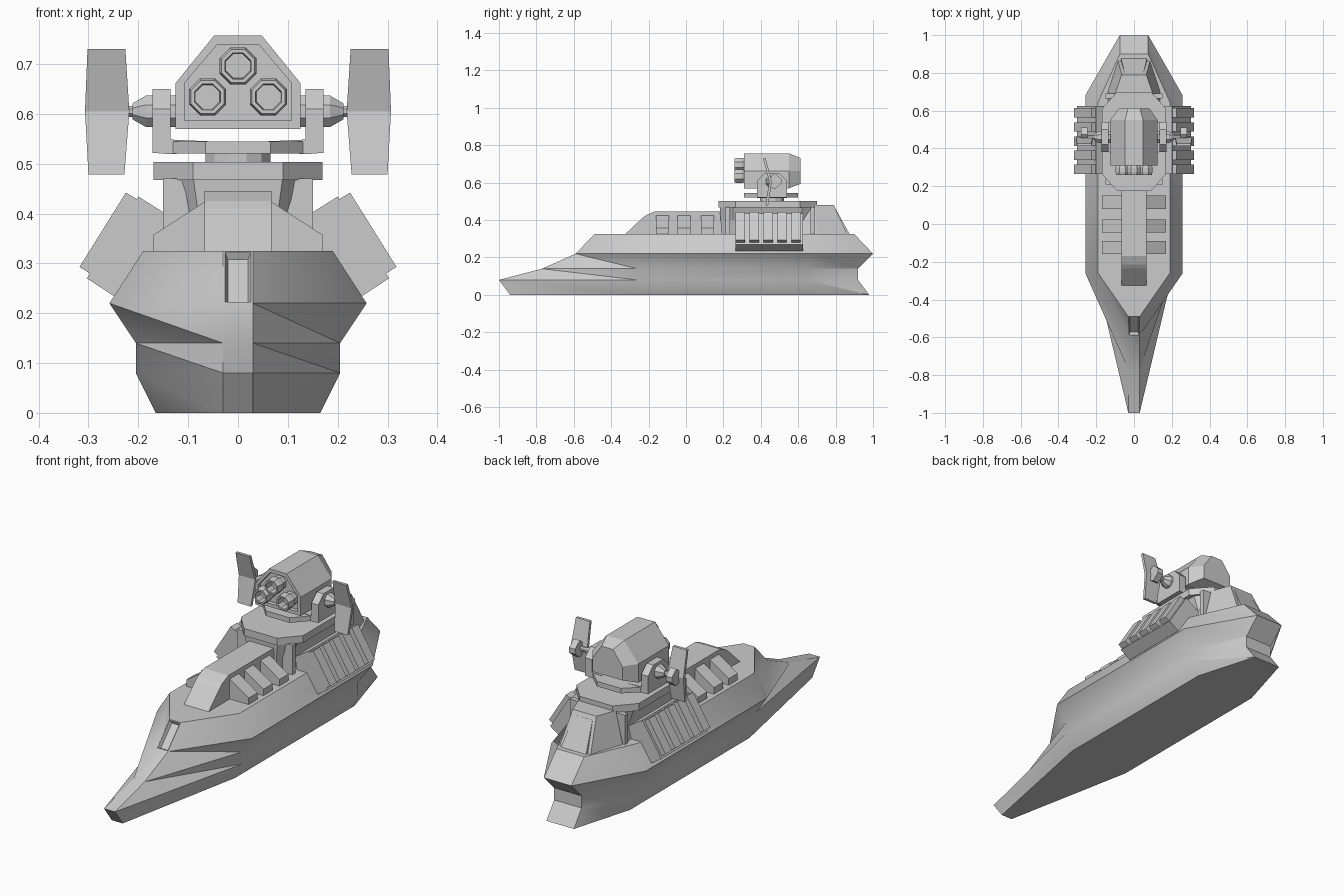
import bpy, bmesh, math
from math import pi, cos, sin

if "Cube" in bpy.data.objects:
    bpy.data.objects.remove(bpy.data.objects["Cube"])


def make(name, verts, faces):
    me = bpy.data.meshes.new(name)
    me.from_pydata(verts, [], faces)
    bm = bmesh.new()
    bm.from_mesh(me)
    bmesh.ops.recalc_face_normals(bm, faces=bm.faces)
    bm.to_mesh(me)
    bm.free()
    ob = bpy.data.objects.new(name, me)
    bpy.context.collection.objects.link(ob)
    return ob


def loft(name, rings, keep=None):
    """Skin between equal-length rings, with end caps; keep(k, j) tells which quads stay whole."""
    n = len(rings[0])
    verts = [p for r in rings for p in r]
    faces = [list(range(n)), list(range((len(rings) - 1) * n, len(rings) * n))]
    for k in range(len(rings) - 1):
        for j in range(n):
            a, b = k * n + j, k * n + (j + 1) % n
            if keep is None or keep(k, j):
                faces.append([a, b, b + n, a + n])
            else:
                faces += [[a, b, a + n], [b, b + n, a + n]]
    return make(name, verts, faces)


def prism_y(name, xz, y0, y1):
    return loft(name, [[(x, y, z) for x, z in xz] for y in (y0, y1)])


def prism_x(name, yz, x0, x1):
    return loft(name, [[(x, y, z) for y, z in yz] for x in (x0, x1)])


def box(name, x0, x1, y0, y1, z0, z1):
    return prism_y(name, [(x0, z0), (x1, z0), (x1, z1), (x0, z1)], y0, y1)


def lathe(name, axis, centre, prof, n=8):
    """Turn (position, radius) pairs about an x, y or z axis through centre."""
    rings = []
    for t, r in prof:
        ring = []
        for i in range(n):
            a = 2 * pi * (i + .5) / n
            u, v = r * cos(a), r * sin(a)
            d = {'x': (t, u, v), 'y': (u, t, v), 'z': (u, v, t)}[axis]
            ring.append(tuple(c + e for c, e in zip(centre, d)))
        rings.append(ring)
    return loft(name, rings)


def sym_ring(half, z):
    """Mirror a bow-to-stern half outline into a closed ring."""
    return [(x, y, z) for x, y in half] + [(-x, y, z) for x, y in reversed(half)]


# Hull: horizontal outlines from keel to deck
levels = [(0, .165, -.94, .98, .67), (.08, .205, -1, .92, .64), (.14, .205, -.77, .92, .64),
          (.22, .258, -.59, 1, .68), (.325, .19, -.49, .90, .645)]
rings = [sym_ring([(.03, bow), (w, -.26), (w, aft), (.075, stern)], z)
         for z, w, bow, stern, aft in levels]
hull = loft("hull", rings, keep=lambda k, j: j in (1, 3, 5, 7))
bm = bmesh.new()
bm.from_mesh(hull.data)
# Recessed slot on the bow slope
slot = [f for f in bm.faces if f.calc_center_median().y < -.5 and f.calc_center_median().z > .25
        and max(abs(v.co.x) for v in f.verts) < .05]
bmesh.ops.inset_region(bm, faces=slot, thickness=.005, depth=0)
bmesh.ops.inset_region(bm, faces=slot, thickness=.009, depth=-.015)
bm.to_mesh(hull.data)
bm.free()
bpy.context.view_layer.objects.active = hull
hull.select_set(True)
bpy.ops.object.shade_smooth_by_angle(angle=math.radians(35))

# Forward cabin with sloped nose and side windows
prism_x("forward_cabin", [(-.33, .32), (-.235, .41), (-.215, .425), (-.17, .445), (.22, .445), (.22, .32)],
        -.067, .067)
for s in (-1, 1):
    for y in (-.16, -.045, .07 + .01):
        prism_y("cabin_window", [(s * .06, .32), (s * .17, .32), (s * .17, .357), (s * .06, .428)], y, y + .07)

# Turret base and octagonal platform
loft("turret_base", [sym_ring([(.075, .19), (.11, .26), (.11, .62), (.075, .69)], .32),
                     sym_ring([(.08, .185), (.125, .25), (.125, .62), (.08, .69)], .40),
                     sym_ring([(.09, .18), (.15, .25), (.15, .62), (.09, .69)], .475)])
loft("turret_platform", [sym_ring([(.09, .175), (.17, .265), (.17, .61), (.09, .70)], z) for z in (.467, .503)])
for s in (-1, 1):
    for y in (.19, .645):
        box("platform_pillar", s * .095, s * .15, y + .02, y + .045, .32, .47)

# Aft cabin and its raised rear panel
loft("aft_cabin", [sym_ring([(.14, .55), (.14, .70), (.085, .865)], .32),
                   sym_ring([(.10, .55), (.10, .69), (.065, .79)], .48)])
loft("aft_panel", [[(x, .80 if z > .4 else .875, z) for x, z in q] for q in
                   ([(-.068, .325), (.068, .325), (.05, .46), (-.05, .46)],)] +
     [[(-.068, .84, .325), (.068, .84, .325), (.05, .77, .46), (-.05, .77, .46)]])

# Slanted launcher pods with five tubes each
for s in (-1, 1):
    prism_y("launcher_block", [(s * x, z) for x, z in
            [(.303, .27), (.2, .434), (.125, .387), (.14, .30), (.25, .235)]], .265, .625)
    for i in range(5):
        y = .265 + i * .0745
        prism_y("launch_tube", [(s * x, z) for x, z in
                [(.318, .293), (.225, .442), (.195, .424), (.288, .274)]], y, y + .05)

# Pedestal, base plate and cradle arms
lathe("pedestal", 'z', (0, .46, 0), [(.50, .067), (.53, .067)], 12)
loft("cradle_plate", [sym_ring([(.065, .31), (.13, .38), (.13, .54), (.065, .60)], z) for z in (.52, .545)])
for s in (-1, 1):
    prism_y("cradle_foot", [(s * .06, .525), (s * .135, .519), (s * .172, .522), (s * .172, .55), (s * .06, .545)],
            .38, .54)
    prism_x("cradle_arm", [(.38, .525), (.38, .61), (.42, .65), (.50, .65), (.54, .61), (.54, .525)],
            s * .135, s * .172)

# Turret drum with tapered rear and recessed face
outline = [(-.125, .57), (.125, .57), (.125, .662), (.048, .757), (-.048, .757), (-.125, .662)]
loft("turret_drum", [[(x * kx, y, .66 + (z - .66) * kz) for x, z in outline] for y, kx, kz in
                     ((.612, .65, .74), (.55, 1, 1), (.31, 1, 1), (.31, .86, .82), (.33, .86, .82))])

# Three hollow gun barrels
for x, z in ((0, .696), (-.061, .634), (.061, .634)):
    lathe("gun_barrel", 'y', (x, 0, z),
          [(.34, .034), (.31, .034), (.30, .040), (.275, .040), (.26, .036), (.26, .028), (.30, .026)])

# Side axles and bent radar panels
for s in (-1, 1):
    lathe("radar_axle", 'x', (0, .46, .605),
          [(s * .12, .034), (s * .185, .034), (s * .212, .017), (s * .212, .012), (s * .25, .012)])
    loft("radar_panel", [[(s * a, y, z), (s * b, y, z), (s * b, y + .014, z), (s * a, y + .014, z)]
                         for a, b, y, z in ((.228, .30, .425, .478), (.218, .307, .445, .605),
                                            (.226, .302, .412, .73))])
    prism_x("radar_bracket", [(.455, .575), (.455, .635), (.475, .65), (.51, .62), (.51, .595), (.475, .565)],
            s * .247, s * .28)
